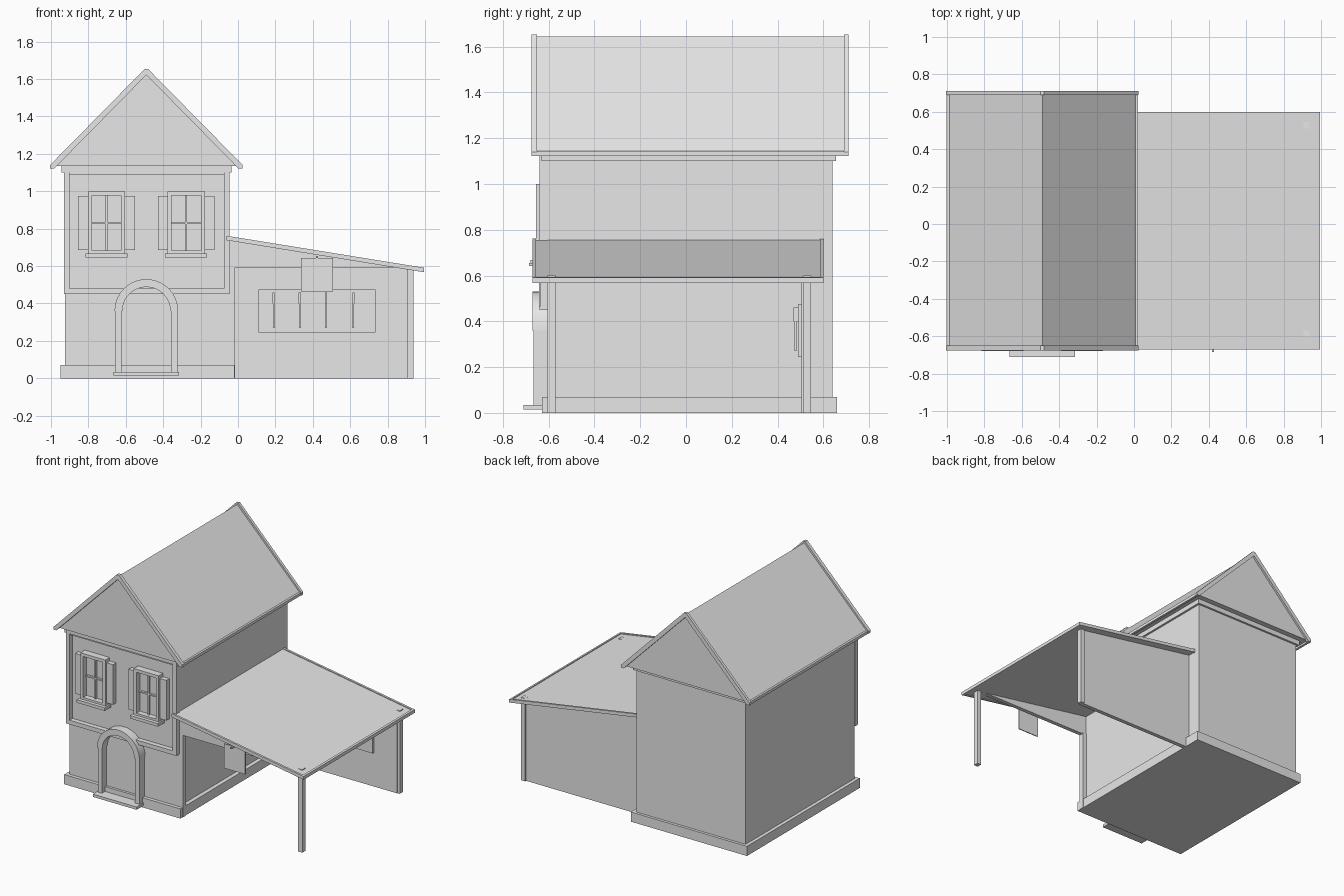
import bpy, bmesh, math
from mathutils import Vector

cube = bpy.data.objects.get("Cube")
if cube:
    bpy.data.objects.remove(cube, do_unlink=True)

grey = bpy.data.materials.new("plain_grey")
grey.use_nodes = True
grey.diffuse_color = (0.8, 0.8, 0.8, 1)
grey.node_tree.nodes["Principled BSDF"].inputs["Base Color"].default_value = (0.8, 0.8, 0.8, 1)


def prism(name, outline, y0, y1):
    """Extrude an outline of (x, z) points from y0 to y1."""
    bm = bmesh.new()
    face = bm.faces.new([bm.verts.new((x, y0, z)) for x, z in outline])
    grown = bmesh.ops.extrude_face_region(bm, geom=[face])["geom"]
    verts = [g for g in grown if isinstance(g, bmesh.types.BMVert)]
    bmesh.ops.translate(bm, verts=verts, vec=Vector((0, y1 - y0, 0)))
    bmesh.ops.recalc_face_normals(bm, faces=bm.faces)
    mesh = bpy.data.meshes.new(name)
    bm.to_mesh(mesh)
    bm.free()
    mesh.materials.append(grey)
    ob = bpy.data.objects.new(name, mesh)
    bpy.context.collection.objects.link(ob)
    return ob


def box(name, x, y, z):
    return prism(name, [(x[0], z[0]), (x[1], z[0]), (x[1], z[1]), (x[0], z[1])], *y)


def frame(name, x, y, z, w):
    """Rectangular border of width w facing the front."""
    for side, a, b in (("left", x[1] - w, x[1]), ("right", x[0], x[0] + w)):
        box(f"{name}_{side}", (a, b), y, z)
    inner = (x[0] + w, x[1] - w)
    box(name + "_top", inner, y, (z[1] - w, z[1]))
    box(name + "_bottom", inner, y, (z[0], z[0] + w))


MID = -0.49          # centre line of the house
FRONT = -0.605       # front wall

# House body, plinth and upper storey frame
box("house_walls", (-0.925, -0.05), (FRONT, 0.64), (0.05, 1.12))
box("plinth", (-0.95, -0.02), (-0.63, 0.66), (0, 0.07))
frame("upper_frame", (-0.93, -0.045), (-0.64, FRONT), (0.45, 1.135), 0.03)
box("frame_head", (-0.9, -0.075), (-0.625, FRONT), (1.09, 1.11))

# Eaves moulding and gabled roof
box("eaves_moulding", (-0.945, -0.035), (-0.632, 0.655), (1.1, 1.138))
prism("roof", [(-0.995, 1.135), (0.015, 1.135), (MID, 1.643)], -0.655, 0.695)
for s, side in ((-1, "right"), (1, "left")):
    eave = sorted((MID + s * 0.495, MID + s * 0.512))
    box(f"{side}_fascia", eave, (-0.66, 0.695), (1.122, 1.143))
for end, y in (("front", (-0.675, -0.65)), ("back", (0.69, 0.71))):
    prism(f"{end}_bargeboard", [
        (MID - 0.515, 1.14), (MID - 0.515, 1.122), (MID - 0.492, 1.122),
        (MID, 1.622), (MID + 0.492, 1.122), (MID + 0.515, 1.122),
        (MID + 0.515, 1.14), (MID + 0.01, 1.653), (MID - 0.01, 1.653)], *y)

# Windows with sills, glazing bars and shutters
for side, cx in (("left", MID + 0.213), ("right", MID - 0.213)):
    n = side + "_window"
    frame(n + "_frame", (cx - 0.1, cx + 0.1), (-0.655, FRONT), (0.66, 1.0), 0.022)
    box(n + "_pane", (cx - 0.08, cx + 0.08), (-0.615, FRONT), (0.67, 0.98))
    box(n + "_upright_bar", (cx - 0.005, cx + 0.005), (-0.63, FRONT), (0.67, 0.98))
    box(n + "_cross_bar", (cx - 0.08, cx + 0.08), (-0.63, FRONT), (0.825, 0.835))
    box(n + "_sill", (cx - 0.112, cx + 0.112), (-0.68, FRONT), (0.645, 0.667))
    for s in (-1, 1):
        edge = sorted((cx + s * 0.1, cx + s * 0.152))
        box(n + "_shutter", edge, (-0.64, FRONT), (0.685, 0.975))

# Arched doorway: step, jambs, arch and door leaf
box("doorstep", (MID - 0.175, MID + 0.175), (-0.71, FRONT), (0.015, 0.035))
for s, side in ((-1, "right"), (1, "left")):
    jamb = sorted((MID + s * 0.133, MID + s * 0.167))
    box(f"{side}_door_jamb", jamb, (-0.665, FRONT), (0.035, 0.36))


def arc(r, steps=20):
    return [(MID + r * math.cos(math.pi * i / steps),
             0.36 + r * math.sin(math.pi * i / steps)) for i in range(steps + 1)]


arch = prism("door_arch", arc(0.17) + arc(0.128)[::-1], -0.67, FRONT)
bpy.context.view_layer.objects.active = arch
arch.select_set(True)
bpy.ops.object.shade_smooth_by_angle(angle=math.radians(30))
arch.select_set(False)
prism("door_leaf", [(MID - 0.133, 0.03), (MID + 0.133, 0.03)] + arc(0.133), -0.612, FRONT)


# Lean-to roof with raised edge trim
def slope(x, drop=0):
    return 0.762 - (x + 0.06) * 0.162 - drop


def slab(name, x, y, top, bottom):
    prism(name, [(x[0], slope(x[0], top)), (x[1], slope(x[1], top)),
                 (x[1], slope(x[1], bottom)), (x[0], slope(x[0], bottom))], *y)


slab("lean_to_roof", (-0.055, 0.98), (-0.655, 0.585), 0.006, 0.02)
slab("lean_to_front_trim", (-0.062, 0.995), (-0.67, -0.655), 0, 0.024)
slab("lean_to_back_trim", (-0.062, 0.995), (0.585, 0.6), 0, 0.024)
slab("lean_to_side_trim", (0.98, 0.995), (-0.655, 0.585), 0, 0.024)

# Lean-to back wall, gable infills and posts
box("lean_to_back_wall", (-0.05, 0.92), (0.505, 0.535), (0, 0.593))
for end, y in (("front", (-0.605, -0.575)), ("back", (0.505, 0.535))):
    prism(f"lean_to_{end}_infill", [
        (-0.05, 0.593), (0.92, 0.593), (0.92, slope(0.92, 0.015)),
        (-0.05, slope(-0.05, 0.015))], *y)
for name, x, y in (("front_post", 0.905, -0.605), ("back_post", 0.905, 0.51),
                   ("wall_post", -0.05, -0.605)):
    box(name, (x, x + 0.033), (y, y + 0.036), (0, 0.6))

# Tool rack on the back wall
box("tool_board", (0.11, 0.735), (0.49, 0.505), (0.245, 0.475))
for x in (0.19, 0.33, 0.47, 0.617):
    box("tool_handle", (x - 0.004, x + 0.004), (0.473, 0.482), (0.27, 0.45))
    box("tool_head", (x - 0.006, x + 0.006), (0.47, 0.49), (0.4, 0.46))

# Hanging board on a bracket
box("sign_bracket", (0.417, 0.427), (-0.685, -0.59), (0.642, 0.654))
box("hanging_sign", (0.337, 0.507), (-0.642, -0.635), (0.465, 0.642))
